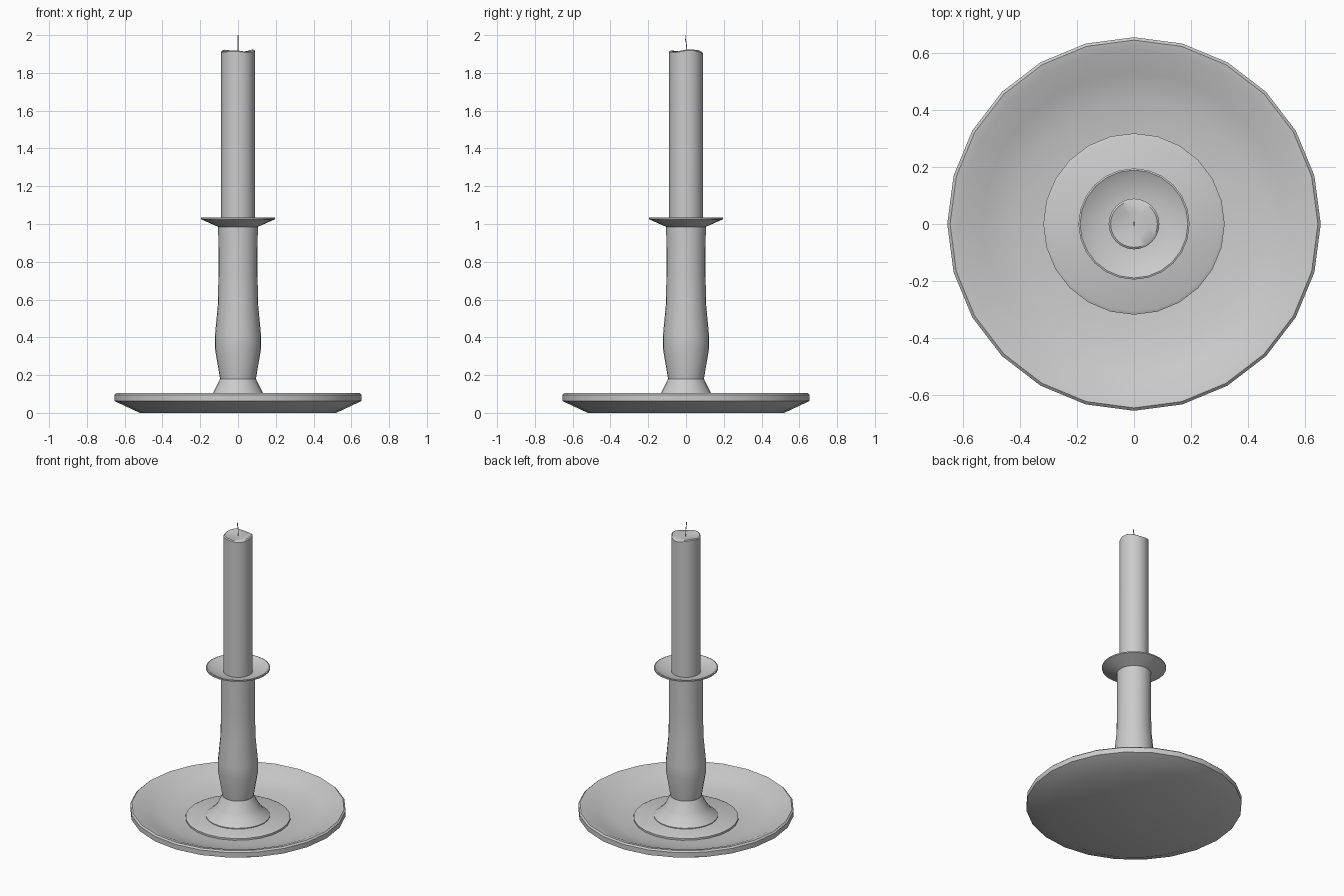
import bpy, bmesh
from math import sin, cos, pi, radians

if "Cube" in bpy.data.objects:
    bpy.data.objects.remove(bpy.data.objects["Cube"])


def lathe(name, profile, sides=24, sharp=30, wobble=None):
    """Revolve (radius, z) points round the z axis; radius 0 makes a pole."""
    bm = bmesh.new()
    rings = []
    for i, (r, z) in enumerate(profile):
        if r == 0:
            rings.append([bm.verts.new((0, 0, z))] * sides)
            continue
        ring = []
        for k in range(sides):
            a = 2 * pi * k / sides
            dz = wobble(i, a) if wobble else 0
            ring.append(bm.verts.new((r * cos(a), r * sin(a), z + dz)))
        rings.append(ring)
    for lo, hi in zip(rings, rings[1:]):
        for k in range(sides):
            n = (k + 1) % sides
            quad = list(dict.fromkeys((lo[k], lo[n], hi[n], hi[k])))
            bm.faces.new(quad)
    bmesh.ops.recalc_face_normals(bm, faces=bm.faces)
    mesh = bpy.data.meshes.new(name)
    bm.to_mesh(mesh)
    bm.free()
    obj = bpy.data.objects.new(name, mesh)
    bpy.context.collection.objects.link(obj)
    bpy.ops.object.select_all(action='DESELECT')
    obj.select_set(True)
    bpy.context.view_layer.objects.active = obj
    bpy.ops.object.shade_smooth_by_angle(angle=radians(sharp))
    return obj


# Drip dish with a raised rim and a low step round the stem
lathe("dish", [(0, 0), (0.52, 0), (0.655, 0.063), (0.655, 0.096), (0.645, 0.105),
               (0.612, 0.098), (0.53, 0.06), (0.43, 0.033), (0.318, 0.022),
               (0.318, 0.034), (0.305, 0.04), (0, 0.04)])

# Turned stem, flaring into the drip collar at the top
lathe("stem", [(0, 0.035), (0.195, 0.035), (0.195, 0.045), (0.155, 0.078),
               (0.13, 0.11), (0.095, 0.18), (0.122, 0.34), (0.122, 0.41),
               (0.106, 0.58), (0.103, 0.78), (0.105, 0.985), (0.195, 1.025),
               (0.195, 1.033), (0.189, 1.035), (0.155, 1.017), (0.09, 1.005), (0, 1.005)])


# Candle with a slightly uneven melted top
def melt(i, a):
    return 0.005 * sin(3 * a + 0.6) + 0.003 * cos(2 * a) if i in (2, 3) else 0


lathe("candle", [(0, 0.985), (0.089, 0.985), (0.089, 1.912), (0.082, 1.917),
                 (0.045, 1.911), (0, 1.909)], sharp=40, wobble=melt)

# Thin bent wick
curve = bpy.data.curves.new("wick", 'CURVE')
curve.dimensions = '3D'
curve.bevel_depth = 0.0025
curve.bevel_resolution = 1
curve.use_fill_caps = True
path = [(0, 0.001, 1.90), (0, 0.004, 1.93), (0, 0.001, 1.96), (0, -0.004, 1.98), (0, -0.004, 2.0)]
spline = curve.splines.new('POLY')
spline.points.add(len(path) - 1)
for point, co in zip(spline.points, path):
    point.co = (*co, 1)
bpy.context.collection.objects.link(bpy.data.objects.new("wick", curve))
